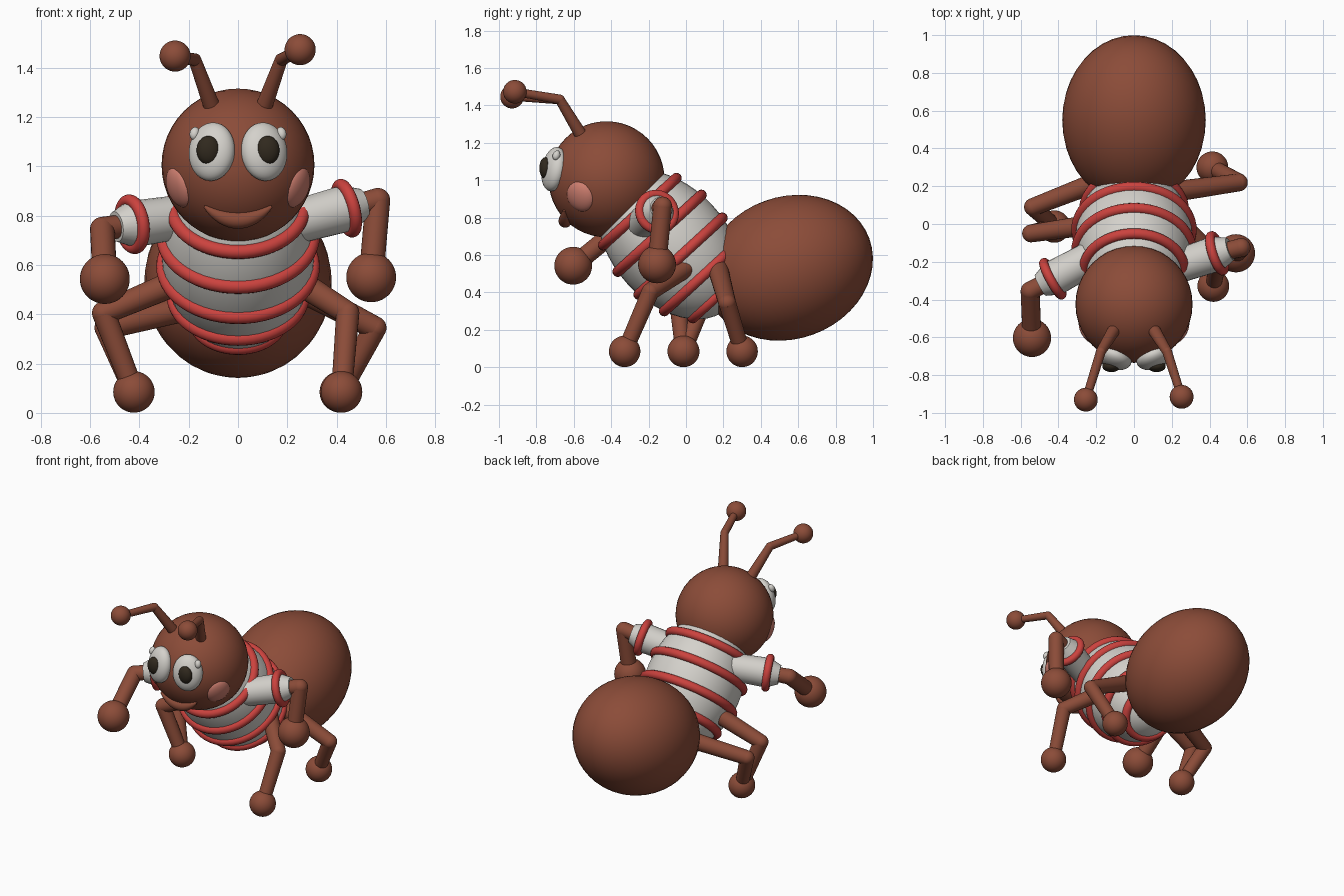
import bpy, math
from mathutils import Vector, Matrix

cube = bpy.data.objects.get("Cube")
if cube:
    bpy.data.objects.remove(cube, do_unlink=True)


def material(name, rgb):
    m = bpy.data.materials.new(name)
    m.use_nodes = True
    m.diffuse_color = (*rgb, 1)
    bsdf = next(n for n in m.node_tree.nodes if n.type == 'BSDF_PRINCIPLED')
    bsdf.inputs["Base Color"].default_value = (*rgb, 1)
    bsdf.inputs["Roughness"].default_value = 0.6
    return m


BROWN = material("brown", (0.26, 0.072, 0.040))
RED = material("red", (0.60, 0.055, 0.048))
WHITE = material("off_white", (0.66, 0.64, 0.60))
DARK = material("dark_pupil", (0.030, 0.022, 0.013))
PINK = material("cheek_pink", (0.62, 0.21, 0.16))


def facing(direction):
    """Rotation that turns local z to the given direction."""
    return Vector(direction).to_track_quat('Z', 'Y').to_matrix().to_4x4()


def finish(name, mat, matrix=None):
    ob = bpy.context.object
    ob.name = ob.data.name = name
    if matrix is not None:
        ob.data.transform(matrix)
    ob.data.materials.append(mat)
    bpy.ops.object.shade_smooth_by_angle(angle=math.radians(50))
    return ob


def ellipsoid(name, loc, radii, mat, rot=None):
    bpy.ops.mesh.primitive_uv_sphere_add(segments=40, ring_count=24, radius=1)
    m = Matrix.Translation(loc) @ (rot or Matrix()) @ Matrix.Diagonal((*radii, 1))
    return finish(name, mat, m)


def ball(name, loc, r, mat=BROWN):
    return ellipsoid(name, loc, (r, r, r), mat)


def rod(name, a, b, r1, r2, mat=BROWN):
    a, b = Vector(a), Vector(b)
    bpy.ops.mesh.primitive_cone_add(vertices=24, radius1=r1, radius2=r2, depth=(b - a).length)
    return finish(name, mat, Matrix.Translation((a + b) / 2) @ facing(b - a))


def ring(name, loc, axis, r, tube):
    bpy.ops.mesh.primitive_torus_add(major_segments=56, minor_segments=14,
                                     major_radius=r, minor_radius=tube)
    return finish(name, RED, Matrix.Translation(loc) @ facing(axis))


def limb(name, start, joint, end, r, end_r, tip):
    """Two rods with a rounded joint and a ball at the end."""
    rod(name + "_upper", start, joint, r[0], r[1])
    ball(name + "_joint", joint, r[1])
    rod(name + "_lower", joint, end, r[1], r[2])
    ball(name + "_" + tip, end, end_r)


# Abdomen, tipped up at the back
ellipsoid("abdomen", (0, 0.55, 0.532), (0.38, 0.458, 0.38), BROWN,
          Matrix.Rotation(math.radians(20), 4, 'X'))

# Striped thorax along a sloping axis
AXIS = Vector((0, 0.675, -0.737)).normalized()
MID = Vector((0, -0.085, 0.655))
ellipsoid("thorax", MID, (0.31, 0.31, 0.46), WHITE, facing(AXIS))
for i, (t, r) in enumerate([(-0.24, 0.265), (-0.083, 0.303), (0.083, 0.303),
                            (0.24, 0.262), (0.37, 0.175)]):
    ring(f"thorax_stripe_{i + 1}", MID + AXIS * t, AXIS, r, 0.029)

# Head
HEAD = Vector((0, -0.425, 1.005))
R = 0.31
ball("head", HEAD, R)


def on_head(x, z, out=0.0):
    """Point on the face of the head, and its outward direction."""
    dz = z - HEAD.z
    d = Vector((x, -math.sqrt(R * R - x * x - dz * dz), dz)).normalized()
    return HEAD + d * (R + out), d


for side, s in (("left", 1), ("right", -1)):
    # Eye, pupil, shine
    p, d = on_head(s * 0.108, 1.06, -0.005)
    ellipsoid(side + "_eye", p, (0.097, 0.12, 0.06), WHITE, facing(d))
    ellipsoid(side + "_pupil", (s * 0.12, -0.752, 1.065), (0.048, 0.032, 0.058), DARK)
    p, d = on_head(s * 0.158, 1.12, 0.035)
    ellipsoid(side + "_eye_shine", p, (0.02, 0.027, 0.02), WHITE, facing(d))
    # Cheek
    d = Vector((s * 0.25, -0.145, -0.095)).normalized()
    ellipsoid(side + "_cheek", HEAD + d * 0.285, (0.082, 0.087, 0.042), PINK, facing(d))

# Smiling lip: a tapered tube that follows the face
lip = bpy.data.curves.new("lip", 'CURVE')
lip.dimensions = '3D'
lip.bevel_depth = 0.036
lip.bevel_resolution = 5
lip.use_fill_caps = True
sp = lip.splines.new('POLY')
N = 16
sp.points.add(N)
for i, pt in enumerate(sp.points):
    u = 2 * i / N - 1
    p, _ = on_head(0.135 * u, 0.785 + 0.055 * u * u, 0.004)
    pt.co = (*p, 1)
    pt.radius = 0.15 + 0.85 * (1 - u * u)
sp.use_smooth = True
lip_ob = bpy.data.objects.new("lip", lip)
lip.materials.append(BROWN)
bpy.context.collection.objects.link(lip_ob)

# Antennae
for side, s, tip in (("left", 1, (0.252, -0.915, 1.473)),
                     ("right", -1, (-0.255, -0.93, 1.447))):
    limb(side + "_antenna", (s * 0.105, -0.56, 1.24), (s * 0.175, -0.675, 1.432), tip,
         (0.034, 0.026, 0.022), 0.063, "tip")

# Arms: sleeve, cuff, bare arm, hand
for side, root, cuff, elbow, hand in (
        ("left", (0.2, -0.235, 0.765), (0.44, -0.155, 0.83),
         (0.567, -0.125, 0.862), (0.54, -0.155, 0.55)),
        ("right", (-0.2, -0.165, 0.80), (-0.43, -0.29, 0.765),
         (-0.55, -0.355, 0.745), (-0.54, -0.603, 0.543))):
    root, cuff, elbow = Vector(root), Vector(cuff), Vector(elbow)
    d = (cuff - root).normalized()
    rod(side + "_sleeve", root, cuff, 0.088, 0.095, WHITE)
    rod(side + "_sleeve_end", cuff, cuff + d * 0.075, 0.095, 0.062, WHITE)
    ring(side + "_cuff", cuff, d, 0.097, 0.025)
    limb(side + "_arm", cuff, elbow, hand, (0.045, 0.05, 0.05), 0.101, "hand")

# Legs
for name, hip, knee, foot in (
        ("left_front_leg", (0.2, 0.04, 0.56), (0.445, -0.19, 0.405), (0.42, -0.328, 0.085)),
        ("left_rear_leg", (0.2, 0.17, 0.53), (0.555, 0.22, 0.345), (0.415, 0.30, 0.085)),
        ("right_front_leg", (-0.2, 0.0, 0.55), (-0.545, -0.05, 0.405), (-0.422, -0.015, 0.085)),
        ("right_rear_leg", (-0.15, 0.24, 0.44), (-0.535, 0.09, 0.345), (-0.422, -0.012, 0.085))):
    limb(name, hip, knee, foot, (0.055, 0.047, 0.042), 0.084, "foot")
